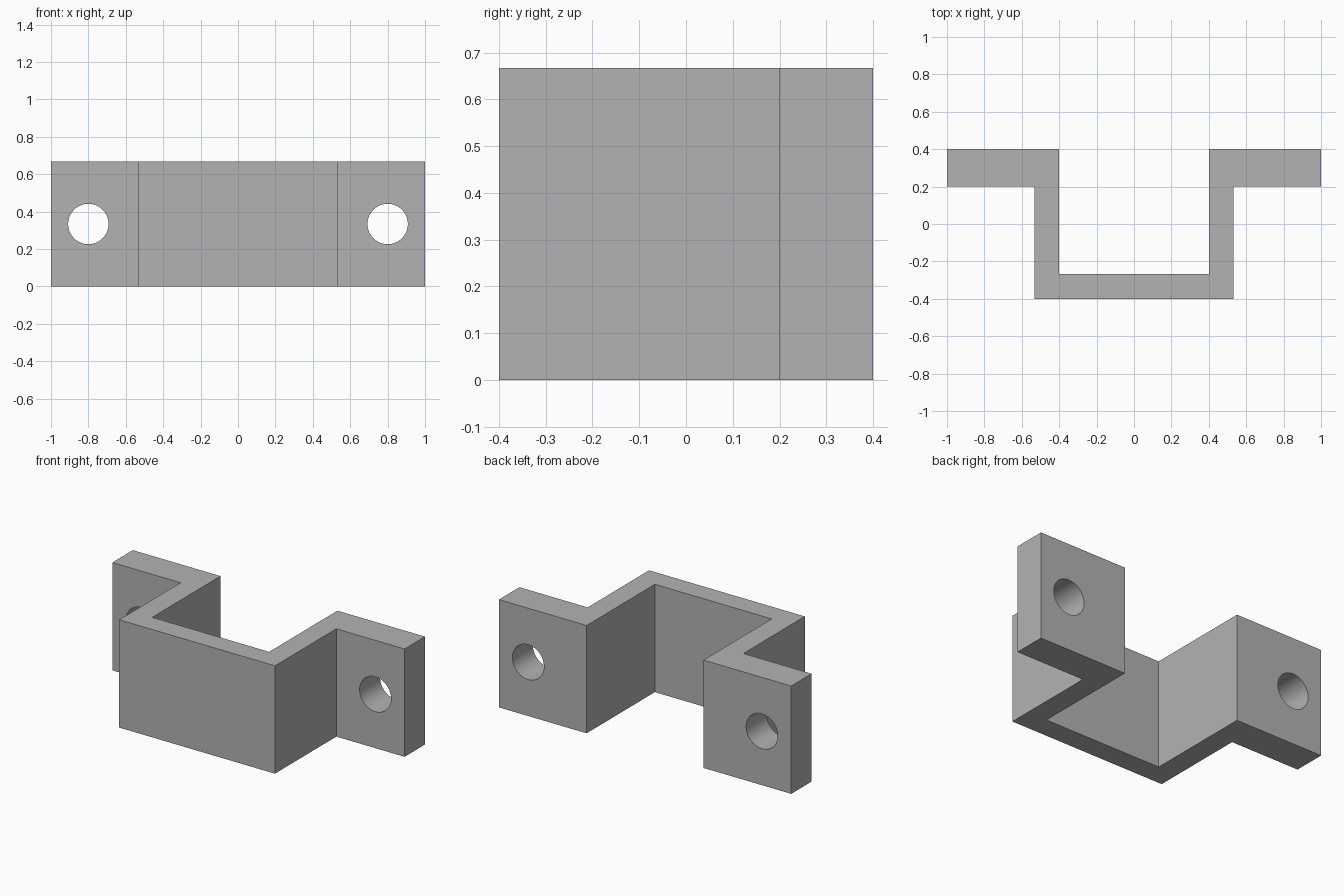
import bpy, bmesh, math
from mathutils import Matrix

if "Cube" in bpy.data.objects:
    bpy.data.objects.remove(bpy.data.objects["Cube"])

HEIGHT = 0.667
HOLE_RADIUS = 0.108

grey = bpy.data.materials.new("plain grey")
grey.diffuse_color = (0.45, 0.45, 0.45, 1)
grey.use_nodes = True
grey.node_tree.nodes["Principled BSDF"].inputs["Base Color"].default_value = grey.diffuse_color


def make_object(name, bm):
    bmesh.ops.recalc_face_normals(bm, faces=bm.faces)
    mesh = bpy.data.meshes.new(name)
    bm.to_mesh(mesh)
    bm.free()
    mesh.materials.append(grey)
    obj = bpy.data.objects.new(name, mesh)
    bpy.context.collection.objects.link(obj)
    return obj


# Bracket: hat-shaped plan outline, mirrored in x and extruded upwards
half = [(0.4, -0.267), (0.4, 0.4), (1, 0.4), (1, 0.2),
        (0.533, 0.2), (0.533, -0.4)]
outline = half + [(-x, y) for x, y in reversed(half)]
bm = bmesh.new()
base = bm.faces.new([bm.verts.new((x, y, 0)) for x, y in outline])
top = bmesh.ops.extrude_face_region(bm, geom=[base])["geom"]
bmesh.ops.translate(bm, vec=(0, 0, HEIGHT),
                    verts=[v for v in top if isinstance(v, bmesh.types.BMVert)])
bracket = make_object("bracket", bm)

# Screw holes through both flanges
bm = bmesh.new()
for side in (-1, 1):
    place = (Matrix.Translation((side * 0.8, 0.3, HEIGHT / 2))
             @ Matrix.Rotation(math.pi / 2, 4, "X"))
    bmesh.ops.create_cone(bm, cap_ends=True, segments=64, radius1=HOLE_RADIUS,
                          radius2=HOLE_RADIUS, depth=0.4, matrix=place)
cutter = make_object("hole_cutter", bm)
cutter.hide_render = True
cutter.hide_set(True)

cut = bracket.modifiers.new("screw holes", "BOOLEAN")
cut.operation = "DIFFERENCE"
cut.solver = "EXACT"
cut.object = cutter

# Smooth hole walls, sharp bracket edges
bpy.context.view_layer.objects.active = bracket
bracket.select_set(True)
bpy.ops.object.modifier_apply(modifier=cut.name)
bpy.data.objects.remove(cutter)
bpy.ops.object.shade_smooth_by_angle(angle=math.radians(30))
